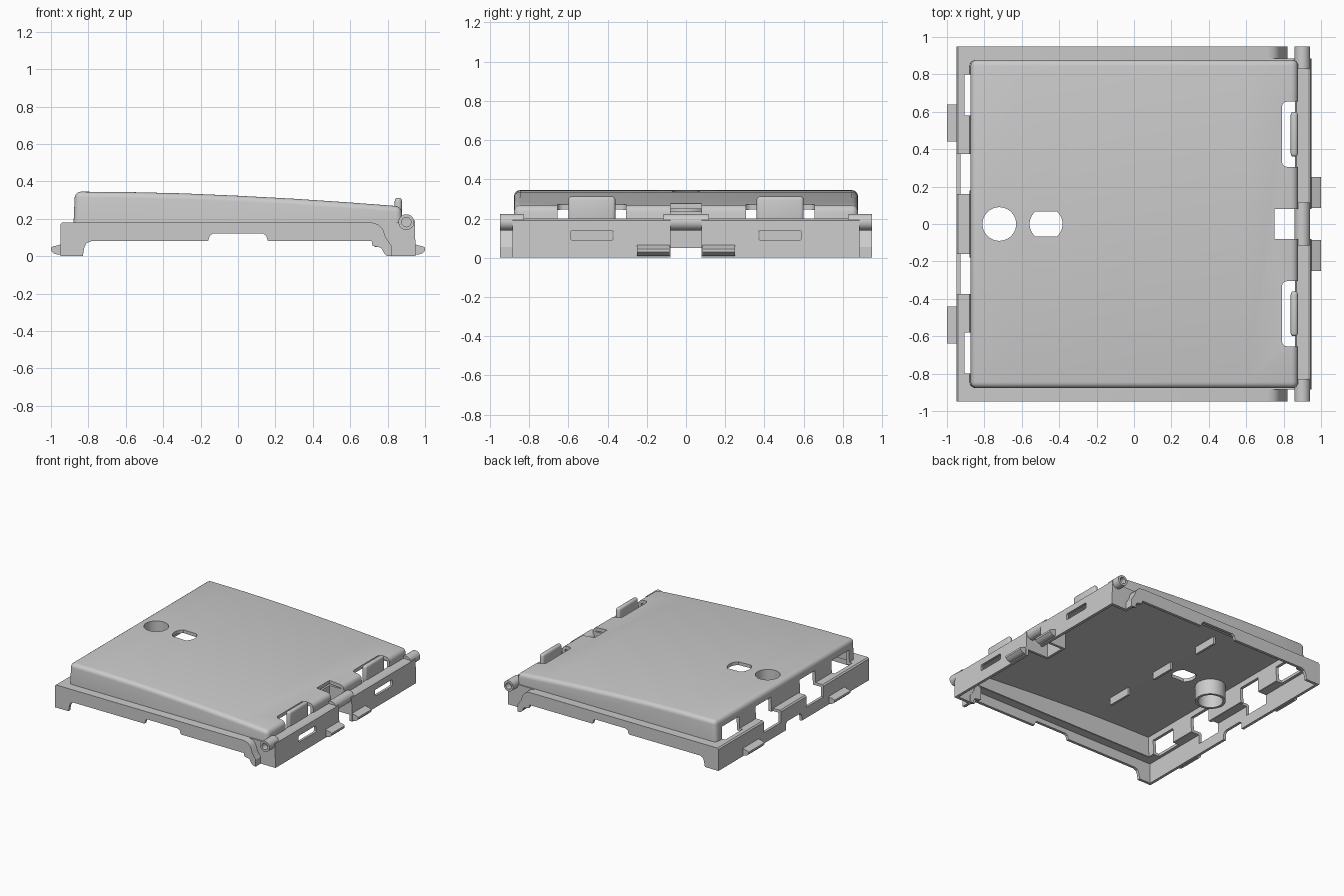
import bpy, bmesh, math
from mathutils import Matrix

if "Cube" in bpy.data.objects:
    bpy.data.objects.remove(bpy.data.objects["Cube"])


def finish(name, bm):
    bmesh.ops.recalc_face_normals(bm, faces=bm.faces)
    me = bpy.data.meshes.new(name)
    bm.to_mesh(me)
    bm.free()
    ob = bpy.data.objects.new(name, me)
    bpy.context.collection.objects.link(ob)
    return ob


def prism(name, pts, y0, y1, bevel=0, keep=None, seg=3):
    """Extrude an x-z profile along y; bevel sharp edges accepted by keep."""
    bm = bmesh.new()
    a = [bm.verts.new((x, y0, z)) for x, z in pts]
    b = [bm.verts.new((x, y1, z)) for x, z in pts]
    bm.faces.new(a)
    bm.faces.new(b[::-1])
    for i in range(len(pts)):
        j = (i + 1) % len(pts)
        bm.faces.new((a[i], b[i], b[j], a[j]))
    bmesh.ops.recalc_face_normals(bm, faces=bm.faces)
    if bevel:
        es = [e for e in bm.edges if e.calc_face_angle() > 0.6 and (keep is None or keep(e))]
        bmesh.ops.bevel(bm, geom=es, offset=bevel, segments=seg, profile=0.5, affect='EDGES')
    return finish(name, bm)


def box(name, x0, x1, y0, y1, z0, z1, bevel=0, keep=None):
    return prism(name, [(x0, z0), (x1, z0), (x1, z1), (x0, z1)], y0, y1, bevel, keep)


def cylinder(name, r, h, loc, axis='Z', n=32):
    bm = bmesh.new()
    bmesh.ops.create_cone(bm, cap_ends=True, segments=n, radius1=r, radius2=r, depth=h)
    rot = Matrix.Rotation(math.pi / 2, 4, 'X') if axis == 'Y' else Matrix()
    bmesh.ops.transform(bm, matrix=Matrix.Translation(loc) @ rot, verts=bm.verts)
    return finish(name, bm)


def cut(ob, cutters, op='DIFFERENCE'):
    bpy.context.view_layer.objects.active = ob
    for c in cutters:
        m = ob.modifiers.new("cut", 'BOOLEAN')
        m.operation, m.solver, m.object = op, 'EXACT', c
        bpy.ops.object.modifier_apply(modifier=m.name)
    for c in cutters:
        bpy.data.objects.remove(c)


def along(axis):
    """Edge filter: keep only edges parallel to the given axis."""
    return lambda e: abs((e.verts[0].co - e.verts[1].co).normalized()[axis]) > 0.9


def side_range(s, a, b):
    return (a, b) if s > 0 else (-b, -a)


# domed lid shell: sloping top, rounded upper edges
top = [(-0.872, .345), (-0.6, .343), (-0.3, .336), (0, .323), (.3, .307), (.6, .287), (.875, .266)]
lid = prism("lid", [(.88, .16)] + top[::-1] + [(-0.88, .16)], -0.877, .877, .032,
            lambda e: max(v.co.z for v in e.verts) > .2, 4)
inner = [(x * .975, z - .026) for x, z in top]
cuts = [prism("c", [(.855, .1)] + inner[::-1] + [(-0.857, .1)], -0.852, .852),
        cylinder("c", .09, .5, (-0.72, 0, .3), n=48),
        box("c", .75, .96, -0.08, .08, .1, .5)]
slot = cylinder("c", .088, .4, (-0.47, 0, .3), n=48)
cut(slot, [box("c", -0.7, -0.2, -0.068, .068, 0, .6)], 'INTERSECT')
cuts.append(slot)
for s in (-1, 1):
    cuts.append(box("c", .79, .96, *side_range(s, .305, .655), .1, .5, .03, along(2)))
    cuts.append(box("c", -0.95, -0.84, *side_range(s, .58, .80), .12, .275))
    cuts.append(box("c", -0.95, -0.84, *side_range(s, .18, .375), .12, .275))
cut(lid, cuts)

# stepped skirt with ledge, feet, arched lower edge and swept right ends
skirt = prism("skirt", [(-0.95, 0), (-0.83, 0), (-0.822, .045), (-0.81, .07), (-0.785, .08),
                        (-0.16, .08), (-0.15, .11), (-0.135, .12), (.135, .12), (.15, .11),
                        (.16, .08), (.715, .08), (.72, .055), (.765, .045), (.785, .01), (.8, 0),
                        (.82, 0), (.82, .055), (.79, .10), (.775, .145), (.75, .17), (.715, .18),
                        (-0.94, .18), (-0.95, .17)], -0.948, .948)
cuts = [prism("c", [(-0.928, -0.1), (.79, -0.1), (.79, .05), (.765, .09), (.75, .13),
                    (.735, .15), (.705, .158), (-0.928, .158)], -0.926, .926),
        box("c", -0.86, 1.1, -0.858, .858, -0.2, .4),
        box("c", -1, -0.9, -0.1, .1, -0.1, .065, .03, along(0))]
for s in (-1, 1):
    cuts.append(box("c", -0.905, -0.84, *side_range(s, .58, .80), .1, .3))
    cuts.append(box("c", -1, -0.84, *side_range(s, .16, .375), .085, .3))
cut(skirt, cuts)

# hinge wall on the right
wall = prism("hinge_wall", [(.72, .18), (.72, .055), (.775, .045), (.79, .01), (.805, 0),
                            (.95, 0), (.945, .19), (.93, .2), (.87, .2), (.86, .18)], -0.885, .885)
cuts = [box("c", .6, .928, -0.862, .862, -0.1, .165),
        box("c", .6, .86, -0.862, .862, -0.1, .4),
        box("c", .7, 1.1, -0.08, .08, -0.1, .4)]
for s in (-1, 1):
    cuts.append(box("c", .9, 1, *side_range(s, .37, .59), .09, .14, .012, along(0)))
cut(wall, cuts)

# open pocket behind the central hinge rod
pocket = box("hinge_pocket", .73, .945, -0.1, .1, .05, .235)
cut(pocket, [box("c", .75, 1.1, -0.08, .08, -0.1, .4),
             box("c", .87, 1.1, -0.3, .3, .185, .4)])
cylinder("hinge_rod", .042, .23, (.90, 0, .182), 'Y')

clip = [(.94, .07), (.955, .06), (.99, .052), (1, .045), (1, .03), (.985, .015), (.965, .008), (.94, .008)]
for s, side in ((-1, "front"), (1, "back")):
    # hollow hinge pins
    pin = cylinder(side + "_hinge_pin", .042, .12, (.90, s * .888, .182), 'Y')
    cut(pin, [cylinder("c", .025, .1, (.90, s * .95, .182), 'Y')])
    # upright spring tabs
    box(side + "_upright_tab", .838, .876, *side_range(s, .36, .60), .165, .312, .016)
    # snap clips on both ends
    prism(side + "_right_clip", clip, *side_range(s, .085, .25))
    prism(side + "_left_clip", [(-x, z) for x, z in clip], *side_range(s, .44, .64))

# sleeve below the round hole, and underside ribs
sleeve = cylinder("hole_sleeve", .11, .125, (-0.72, 0, .2575), n=48)
cut(sleeve, [cylinder("c", .09, .5, (-0.72, 0, .25), n=48)])
for i, y in enumerate((-0.48, 0, .48)):
    box("underside_rib_%d" % i, -0.28, -0.262, y - .1, y + .1, .25, .325)

for ob in bpy.context.scene.objects:
    ob.select_set(True)
bpy.context.view_layer.objects.active = lid
bpy.ops.object.shade_smooth_by_angle(angle=math.radians(30))
